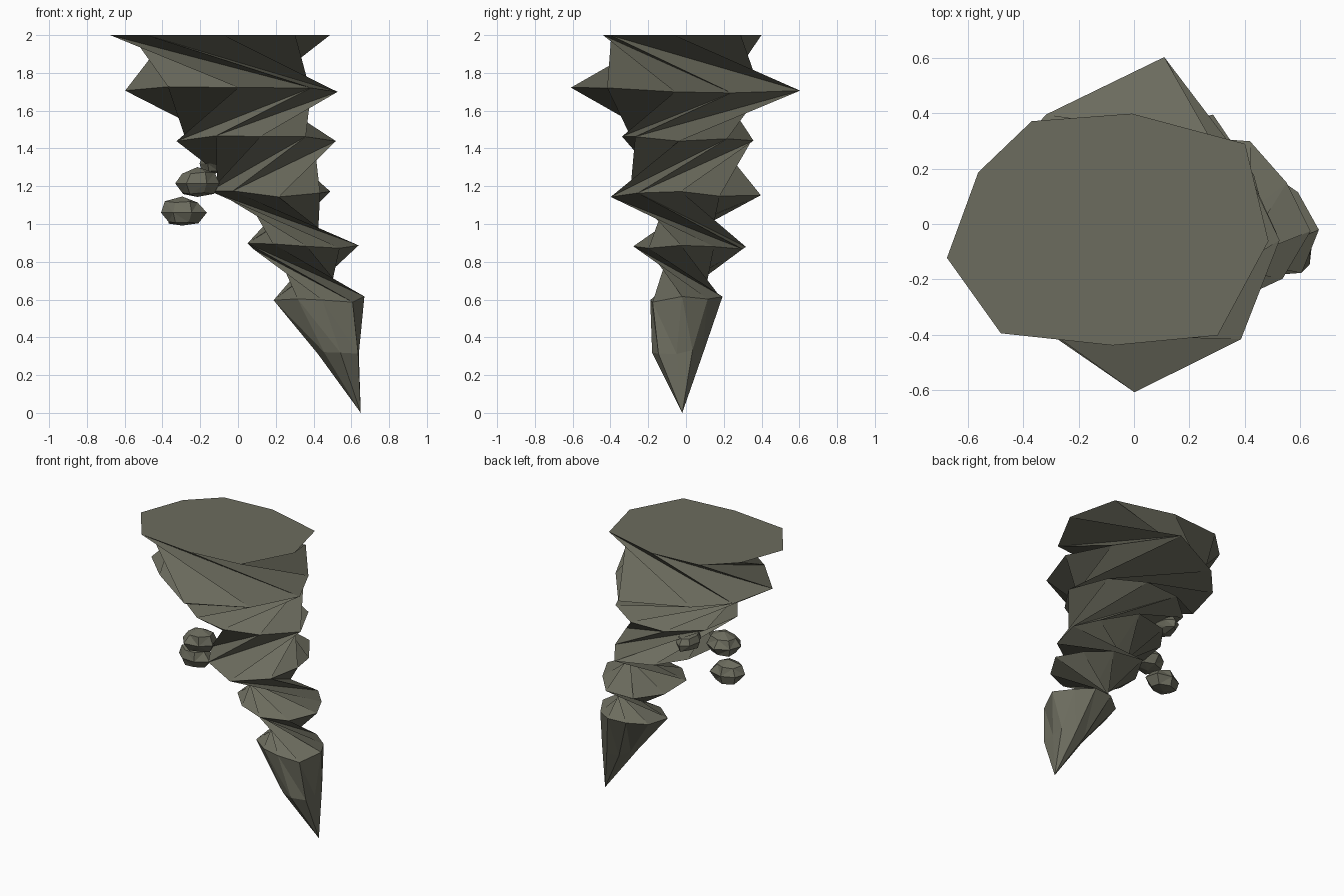
import bpy, bmesh, math, random

if "Cube" in bpy.data.objects:
    bpy.data.objects.remove(bpy.data.objects["Cube"])

random.seed(4)
stone = bpy.data.materials.new("dark olive stone")
stone.diffuse_color = (0.15, 0.15, 0.112, 1)
stone.use_nodes = True
stone.node_tree.nodes["Principled BSDF"].inputs["Base Color"].default_value = stone.diffuse_color
N = 9


def finish(bm, name):
    me = bpy.data.meshes.new(name)
    bm.to_mesh(me)
    bm.free()
    me.materials.append(stone)
    ob = bpy.data.objects.new(name, me)
    bpy.context.collection.objects.link(ob)
    return ob


# Spire: nine-sided ledges (z, centre x, centre y, radii from +x turning to +y)
ledges = [
    (2.00, -.10, 0, (.59, .58, .41, .46, .50, .59, .55, .44, .57)),
    (1.71, -.03, 0, (.56, .48, .62, .49, .51, .58, .49, .61, .59)),
    (1.45, .09, 0, (.43, .38, .37, .38, .40, .43, .36, .34, .38)),
    (1.16, .18, 0, (.31, .31, .41, .36, .32, .34, .36, .40, .36)),
    (0.88, .34, 0, (.30, .26, .31, .35, .28, .30, .27, .28, .28)),
    (0.60, .43, 0, (.24, .20, .20, .20, .22, .25, .20, .19, .25)),
    (0.32, .53, -.04, (.11, .13, .13, .12, .11, .11, .13, .14, .15)),
]
# the two widest ledges have uneven corners
wide_angles = (-6, 30, 77, 126, 158, 192, 226, 273, 315)
even_angles = [-5 + 40 * k for k in range(N)]
# twist between neighbouring ledges, in ninths of a turn; it makes the waists
twists = (2, -2, -2, 3, 3, 0)

bm = bmesh.new()
rings = []
for i, (z, cx, cy, radii) in enumerate(ledges):
    ring = []
    for deg, r in zip(wide_angles if i < 2 else even_angles, radii):
        a = math.radians(deg)
        dz = 0 if i == 0 else random.uniform(-.02, .02)
        ring.append(bm.verts.new((cx + r * math.cos(a), cy + r * math.sin(a), z + dz)))
    rings.append(ring)
bm.faces.new(rings[0])
for up, low, s in zip(rings, rings[1:], twists):
    for k in range(N):
        a, b = up[k], up[(k + 1) % N]
        c, d = low[(k + s) % N], low[(k + s + 1) % N]
        # split each strip along the direction of the twist
        if s >= 0:
            bm.faces.new((a, c, d))
            bm.faces.new((a, d, b))
        else:
            bm.faces.new((a, c, b))
            bm.faces.new((b, c, d))
tip = bm.verts.new((.65, -.02, 0))
for k in range(N):
    bm.faces.new((rings[-1][k], tip, rings[-1][(k + 1) % N]))
finish(bm, "twisted_spire")


# Loose stones: squashed, jittered low-poly balls
def pebble(name, centre, size):
    bm = bmesh.new()
    bmesh.ops.create_uvsphere(bm, u_segments=7, v_segments=4, radius=1)
    for v in bm.verts:
        f = random.uniform(.85, 1.08)
        v.co = [c + s * f * p for c, s, p in zip(centre, size, v.co)]
    bmesh.ops.triangulate(bm, faces=bm.faces[:])
    finish(bm, name)


pebble("upper_stone", (-.215, -.12, 1.215), (.13, .11, .08))
pebble("lower_stone", (-.295, -.06, 1.06), (.125, .10, .08))
pebble("clinging_stone", (-.13, .16, 1.32), (.08, .12, .06))
